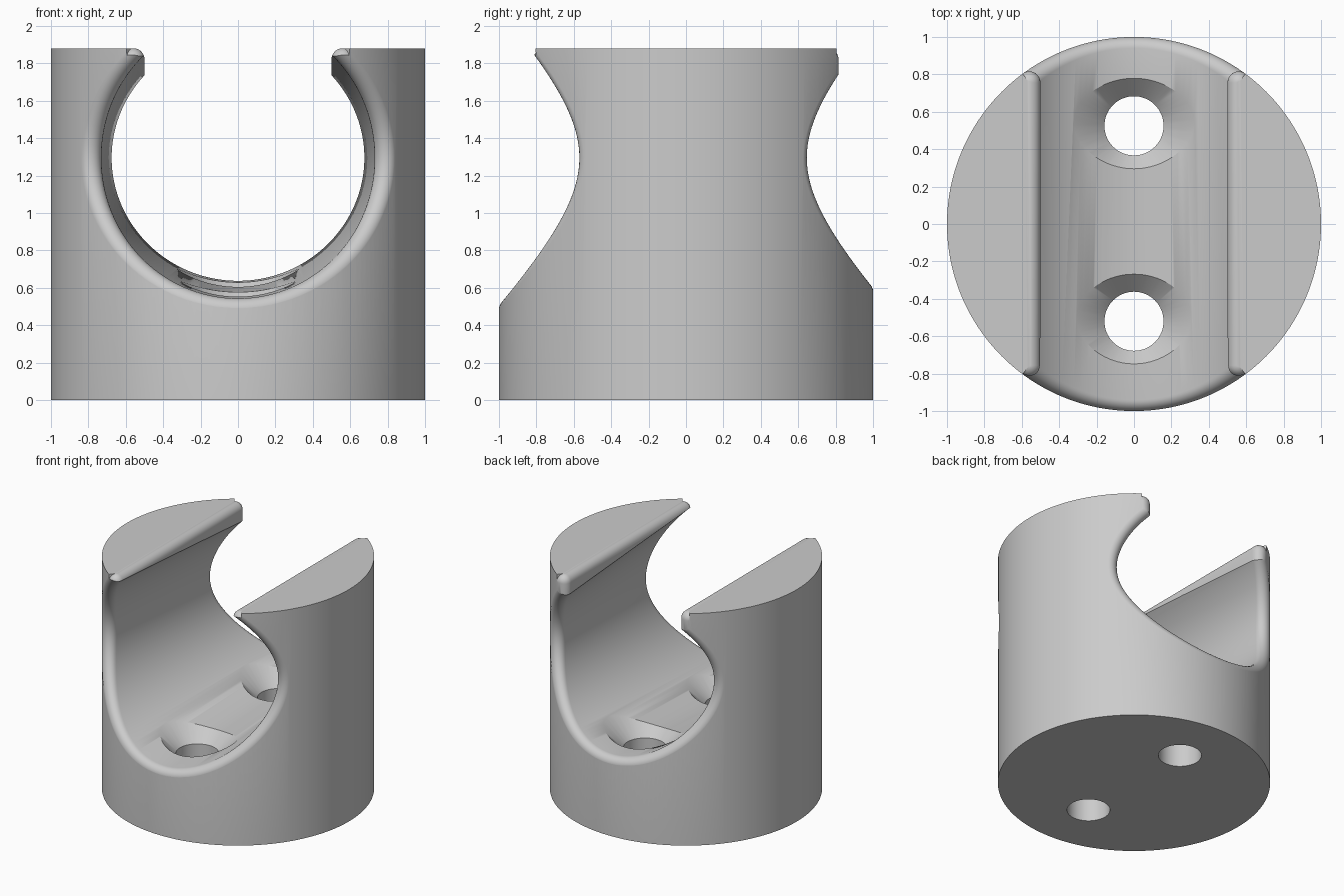
import bpy, bmesh
from math import sin, cos, pi, sqrt, radians
from mathutils import Vector

if "Cube" in bpy.data.objects:
    bpy.data.objects.remove(bpy.data.objects["Cube"])

HEIGHT = 1.88
AXIS_Z = 1.295      # height of the bore axis
FILLET = 0.06       # rounding where the openings break the outer wall
SLOT = 0.5          # half width of the top slot
STEPS = 10


def make_object(name, bm):
    bmesh.ops.remove_doubles(bm, verts=bm.verts, dist=1e-5)
    bmesh.ops.recalc_face_normals(bm, faces=bm.faces)
    mesh = bpy.data.meshes.new(name)
    bm.to_mesh(mesh)
    bm.free()
    obj = bpy.data.objects.new(name, mesh)
    bpy.context.collection.objects.link(obj)
    return obj


def loft(name, rows):
    """Closed tube from a ring of rows, capped at both ends."""
    bm = bmesh.new()
    grid = [[bm.verts.new(p) for p in row] for row in rows]
    for a, b in zip(grid, grid[1:] + grid[:1]):
        for i in range(len(a) - 1):
            bm.faces.new((a[i], a[i + 1], b[i + 1], b[i]))
    for end in (0, -1):
        bm.faces.new([row[end] for row in grid])
    return make_object(name, bm)


def flare(x, z, nx, nz, side):
    """Wall-to-outside arc of a ball of radius FILLET centred at (x, z)."""
    reach = 1 - FILLET + 0.0006
    centre = Vector((x, side * sqrt(reach ** 2 - x * x), z))
    start = Vector((-nx, 0, -nz))
    out = Vector((centre.x, centre.y, 0)).normalized()
    angle = start.angle(out)
    pts = []
    for i in range(STEPS + 1):
        t = i / STEPS
        d = (start * sin((1 - t) * angle) + out * sin(t * angle)) / sin(angle)
        pts.append(centre + d * FILLET)
    far = pts[-1] + out * 0.2
    return pts + [far, Vector((far.x, side * 1.5, far.z))]


def full_row(front, back):
    return front[::-1] + back


# Tapered bore, wider at the front
def bore_arc(a, side):
    y = side * 0.7
    for _ in range(4):
        r = 0.705 - 0.05 * y + FILLET
        y = side * sqrt((1 - FILLET) ** 2 - (r * cos(a)) ** 2)
    return flare(r * cos(a), AXIS_Z + r * sin(a), cos(a), sin(a), side)


angles = [2 * pi * i / 128 for i in range(128)]
bore = loft("bore_cutter", [full_row(bore_arc(a, -1), bore_arc(a, 1)) for a in angles])

# Top slot with rounded upper lips
lip_x, lip_z = SLOT + FILLET, HEIGHT - FILLET + 0.001
half = [full_row(*(flare(lip_x, AXIS_Z, 1, 0, s) for s in (-1, 1)))]
for i in range(9):
    a = pi / 2 * i / 8
    half.append(full_row(*(flare(lip_x, lip_z, cos(a), -sin(a), s) for s in (-1, 1))))
half.append([Vector((p.x, p.y, HEIGHT + 0.3)) for p in half[-1]])
mirrored = [[Vector((-p.x, p.y, p.z)) for p in row] for row in reversed(half)]
slot = loft("slot_cutter", half + mirrored)


# Countersunk screw holes
def screw_cutter(name, y, sink_z, r=0.158, n=64):
    profile = [(r, -0.2), (r, sink_z), (r + 0.3, sink_z + 0.3)]
    bm = bmesh.new()
    rings = [[bm.verts.new((q * cos(2 * pi * i / n), y + q * sin(2 * pi * i / n), z))
              for i in range(n)] for q, z in profile]
    for a, b in zip(rings, rings[1:]):
        for i in range(n):
            j = (i + 1) % n
            bm.faces.new((a[i], a[j], b[j], b[i]))
    bm.faces.new(rings[0])
    bm.faces.new(rings[-1])
    return make_object(name, bm)


holes = [screw_cutter("back_hole_cutter", 0.525, 0.533),
         screw_cutter("front_hole_cutter", -0.52, 0.483)]

# Round holder body
bm = bmesh.new()
bmesh.ops.create_cone(bm, cap_ends=True, segments=192, radius1=1, radius2=1, depth=HEIGHT)
bmesh.ops.translate(bm, verts=bm.verts, vec=(0, 0, HEIGHT / 2))
body = make_object("holder_body", bm)

bpy.ops.object.select_all(action='DESELECT')
bpy.context.view_layer.objects.active = body
body.select_set(True)
for cutter in [bore, slot] + holes:
    cutter.hide_render = True
    mod = body.modifiers.new(cutter.name, 'BOOLEAN')
    mod.operation = 'DIFFERENCE'
    mod.solver = 'EXACT'
    mod.object = cutter
    bpy.ops.object.modifier_apply(modifier=mod.name)
    bpy.data.objects.remove(cutter)

# Plain grey finish
grey = bpy.data.materials.new("plain_grey")
grey.use_nodes = True
colour = (0.6, 0.6, 0.6, 1)
grey.diffuse_color = colour
grey.node_tree.nodes["Principled BSDF"].inputs["Base Color"].default_value = colour
body.data.materials.clear()
body.data.materials.append(grey)
bpy.ops.object.shade_smooth_by_angle(angle=radians(30))
